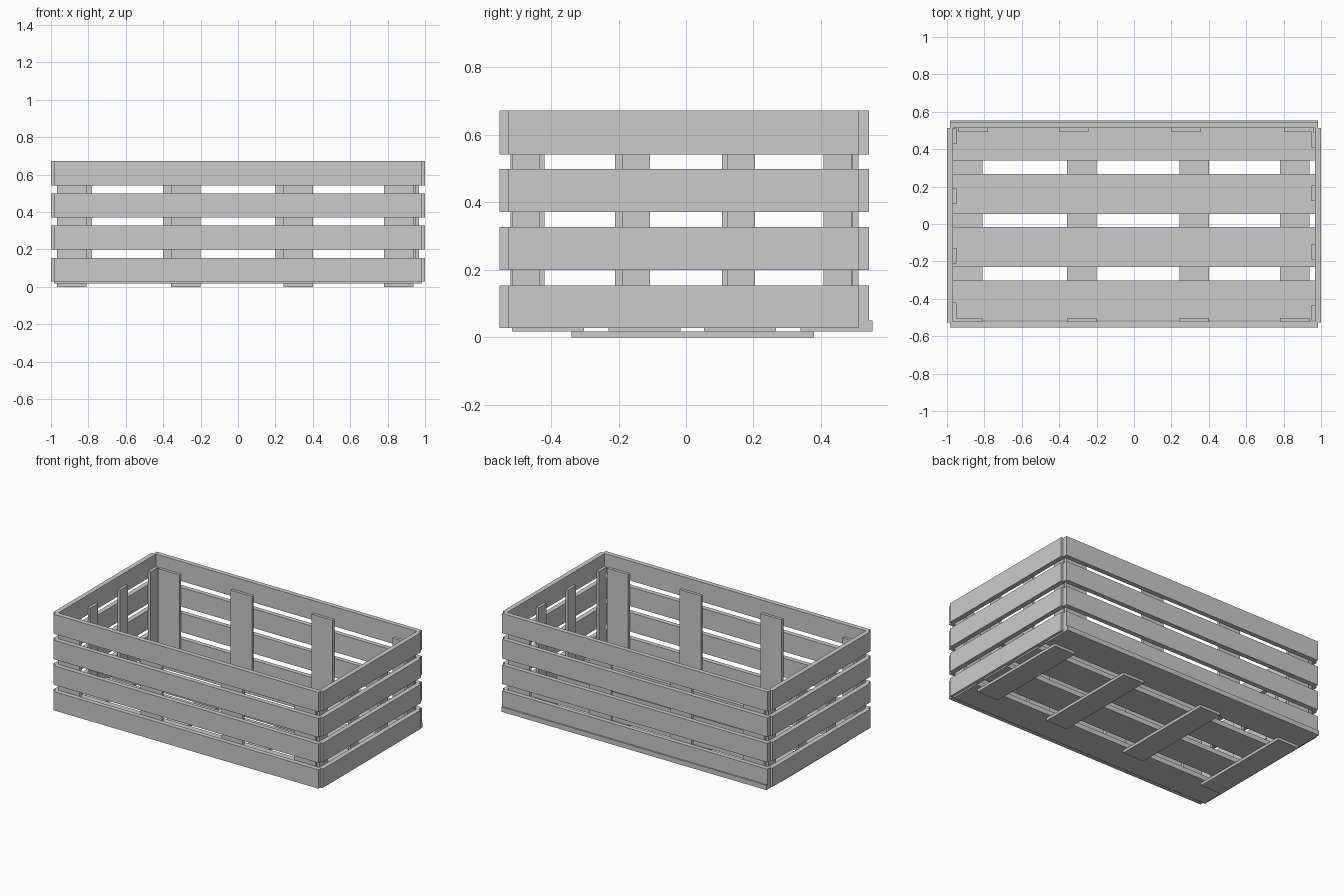
import bpy
import bmesh

if "Cube" in bpy.data.objects:
    bpy.data.objects.remove(bpy.data.objects["Cube"])


def box(name, x, y, z):
    """Flat board spanning the given (min, max) ranges."""
    bm = bmesh.new()
    bmesh.ops.create_cube(bm, size=1)
    for v in bm.verts:
        v.co = [r[0] if c < 0 else r[1] for c, r in zip(v.co, (x, y, z))]
    mesh = bpy.data.meshes.new(name)
    bm.to_mesh(mesh)
    bm.free()
    obj = bpy.data.objects.new(name, mesh)
    bpy.context.collection.objects.link(obj)
    return obj


# Four rows of wall slats
for i, z in enumerate([(0.028, 0.154), (0.2, 0.327), (0.371, 0.499), (0.542, 0.673)]):
    box(f"front_slat_{i}", (-0.984, 0.984), (-0.553, -0.521), z)
    box(f"back_slat_{i}", (-0.984, 0.984), (0.512, 0.543), z)
    box(f"left_slat_{i}", (-1.0, -0.968), (-0.526, 0.512), z)
    box(f"right_slat_{i}", (0.968, 1.0), (-0.526, 0.512), z)

# Floor boards
for i, y in enumerate([-0.516, -0.23, 0.053, 0.339]):
    box(f"floor_board_{i}", (-0.984, 0.984), (y, y + 0.214), (0.018, 0.05))

# Skids under the floor and front battens share their x positions
post_z = (0.05, 0.59)
for i, x in enumerate([-0.968, -0.358, 0.242, 0.781]):
    box(f"skid_{i}", (x, x + 0.158), (-0.34, 0.38), (0, 0.018))
    box(f"front_batten_{i}", (x, x + 0.158), (-0.521, -0.502), post_z)

# Back battens
for i, x in enumerate([-0.938, -0.4, 0.2, 0.802]):
    box(f"back_batten_{i}", (x, x + 0.158), (0.493, 0.512), post_z)

# End battens, the two ends being half-turn copies
for i, y in enumerate([-0.502, -0.21, 0.107, 0.427]):
    box(f"left_batten_{i}", (-0.968, -0.95), (y, y + 0.083), post_z)
for i, y in enumerate([-0.516, -0.19, 0.122, 0.408]):
    box(f"right_batten_{i}", (0.95, 0.968), (y, y + 0.083), post_z)
